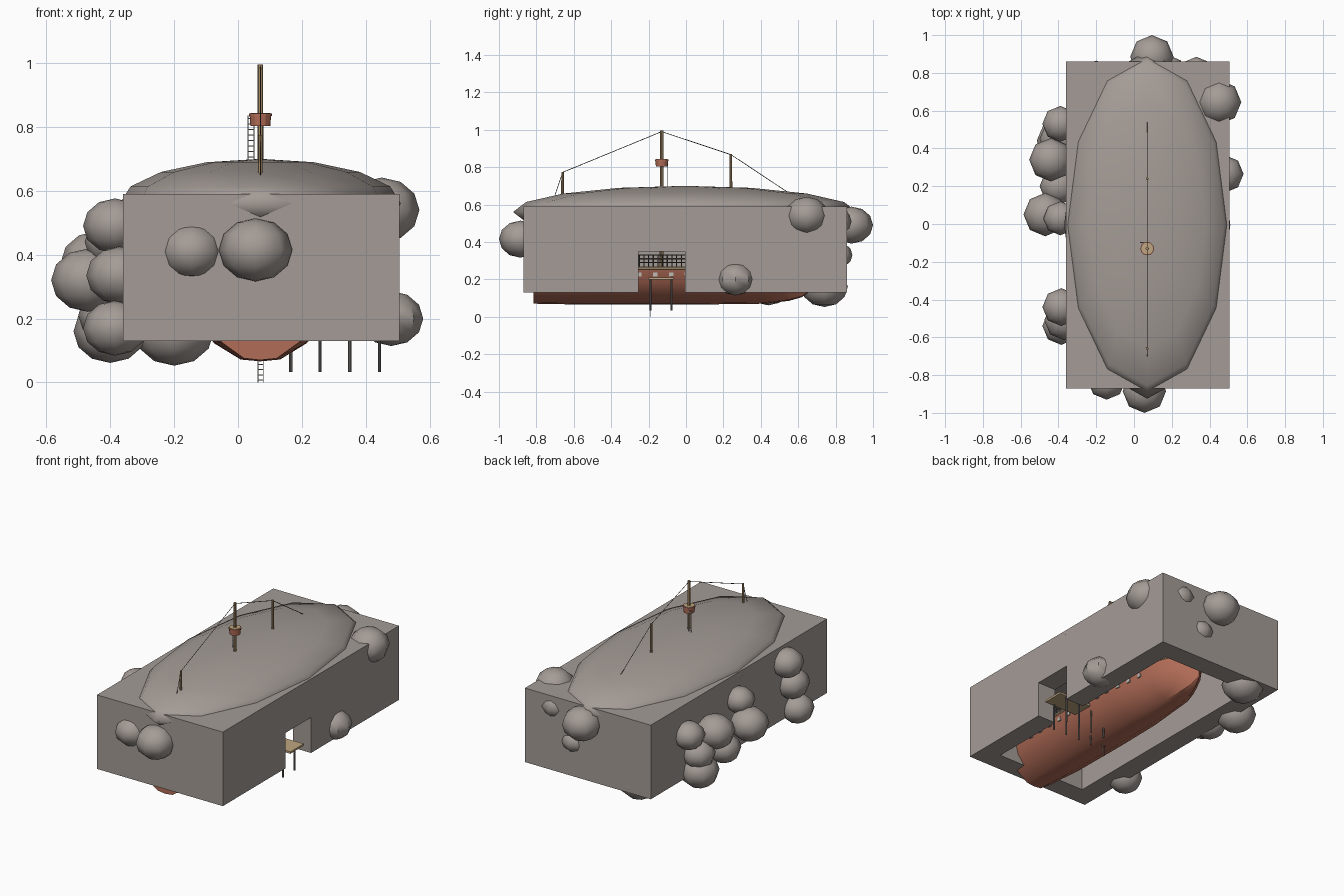
import bpy, bmesh, math
from mathutils import Vector

if "Cube" in bpy.data.objects:
    bpy.data.objects.remove(bpy.data.objects["Cube"])


def material(name, rgb):
    m = bpy.data.materials.new(name)
    m.diffuse_color = (*rgb, 1)
    m.use_nodes = True
    m.node_tree.nodes["Principled BSDF"].inputs["Base Color"].default_value = m.diffuse_color
    return m


STONE = material("cave stone", (0.37, 0.33, 0.305))
RED = material("red hull", (0.44, 0.15, 0.095))
WOOD = material("mast wood", (0.40, 0.27, 0.14))
PLANK = material("pale plank", (0.52, 0.38, 0.22))
DARK = material("dark rope", (0.10, 0.09, 0.08))
POST = material("grey post", (0.16, 0.15, 0.145))
PALE = material("pale grey", (0.52, 0.49, 0.46))


def finish(name, mat, angle=None):
    ob = bpy.context.object
    ob.name = name
    ob.data.materials.clear()
    ob.data.materials.append(mat)
    if angle:
        bpy.ops.object.shade_smooth_by_angle(angle=math.radians(angle))
    return ob


def box(name, lo, hi, mat):
    lo, hi = Vector(lo), Vector(hi)
    bpy.ops.mesh.primitive_cube_add(size=1, location=(lo + hi) / 2)
    bpy.context.object.scale = hi - lo
    bpy.ops.object.transform_apply(location=False, rotation=False)
    return finish(name, mat)


def ball(name, loc, scale, mat, seg=8, rings=6):
    bpy.ops.mesh.primitive_uv_sphere_add(segments=seg, ring_count=rings, location=loc)
    bpy.context.object.scale = scale
    bpy.ops.object.transform_apply(location=False, rotation=False)
    ob = finish(name, mat)
    bpy.ops.object.shade_smooth()
    return ob


def add_bar(bm, a, b, r1, r2=None, sides=6):
    a, b = Vector(a), Vector(b)
    d = b - a
    mat = d.to_track_quat('Z', 'Y').to_matrix().to_4x4()
    mat.translation = (a + b) / 2
    bmesh.ops.create_cone(bm, cap_ends=True, segments=sides, radius1=r1,
                          radius2=r1 if r2 is None else r2, depth=d.length, matrix=mat)


def bars(name, segments, mat, r, r2=None, sides=6):
    bm = bmesh.new()
    for a, b in segments:
        add_bar(bm, a, b, r, r2, sides)
    me = bpy.data.meshes.new(name)
    bm.to_mesh(me)
    bm.free()
    me.materials.append(mat)
    ob = bpy.data.objects.new(name, me)
    bpy.context.collection.objects.link(ob)
    return ob


def ladder(name, x0, x1, y, z0, z1, rungs, mat):
    segs = [((x, y, z0), (x, y, z1)) for x in (x0, x1)]
    for i in range(rungs):
        z = z0 + (z1 - z0) * (i + 0.5) / rungs
        segs.append(((x0, y, z), (x1, y, z)))
    bars(name, segs, mat, 0.0015, sides=4)


# Cave block, hollow and open below, with a doorway on the right
cave = box("cave_block", (-0.36, -0.87, 0.13), (0.505, 0.86, 0.59), STONE)
cutters = [box("cavity_cutter", (-0.235, -0.745, 0.0), (0.38, 0.735, 0.50), STONE),
           box("doorway_cutter", (0.30, -0.255, 0.0), (0.6, -0.005, 0.35), STONE)]
for c in cutters:
    c.hide_render = True
    mod = cave.modifiers.new("cut", 'BOOLEAN')
    mod.operation, mod.solver, mod.object = 'DIFFERENCE', 'EXACT', c
    bpy.context.view_layer.objects.active = cave
    bpy.ops.object.modifier_apply(modifier=mod.name)
for c in cutters:
    bpy.data.objects.remove(c)

# Domed roof
ball("cave_dome", (0.07, -0.005, 0.56), (0.44, 0.92, 0.14), STONE, 12, 8)

# Boulders: x, y, z, radius
boulders = [
    (-0.145, -0.83, 0.41, 0.10), (0.055, -0.885, 0.415, 0.115),
    (-0.385, -0.44, 0.49, 0.10), (-0.37, -0.51, 0.335, 0.105), (-0.385, -0.54, 0.17, 0.10),
    (-0.39, 0.03, 0.44, 0.09), (-0.47, 0.05, 0.32, 0.115), (-0.44, 0.34, 0.375, 0.115),
    (-0.40, 0.20, 0.21, 0.10), (-0.39, 0.53, 0.41, 0.095), (-0.40, 0.45, 0.27, 0.10),
    (-0.40, 0.44, 0.16, 0.115), (-0.20, 0.74, 0.16, 0.125),
    (0.095, 0.885, 0.49, 0.115), (0.19, 0.81, 0.33, 0.08), (0.33, 0.80, 0.51, 0.085),
    (0.45, 0.645, 0.54, 0.118), (0.48, 0.265, 0.20, 0.10),
]
for i, (x, y, z, r) in enumerate(boulders):
    ball(f"boulder_{i + 1}", (x, y, z), (r, r, r * 0.86), STONE)

# Ship hull lofted through cross-sections: y, beam factor, keel height
stations = [(-0.815, 0.86, 0.07), (-0.6, 1.0, 0.066), (-0.2, 1.03, 0.066), (0.1, 1.0, 0.066),
            (0.42, 0.85, 0.07), (0.55, 0.55, 0.085), (0.62, 0.28, 0.105), (0.67, 0.03, 0.14)]
profile = [(0.0, 0.0), (0.06, 0.03), (0.14, 0.29), (0.195, 0.62), (0.215, 1.0)]
outline = [(-w, h) for w, h in profile[:0:-1]] + profile
TOP, CX = 0.26, 0.07


def section(y, beam, keel):
    top = TOP + 0.06 * max(0, y - 0.1)
    return [(CX + w * beam, y, keel + h * (top - keel)) for w, h in outline]


bm = bmesh.new()
loops = [[bm.verts.new(p) for p in section(*s)] for s in stations]
for a, b in zip(loops, loops[1:]):
    for i in range(len(a) - 1):
        bm.faces.new((a[i], a[i + 1], b[i + 1], b[i]))
    deck = bm.faces.new((a[0], b[0], b[-1], a[-1]))
    deck.material_index = 1
bm.faces.new(loops[0])
bm.faces.new(loops[-1])
bmesh.ops.recalc_face_normals(bm, faces=bm.faces)
me = bpy.data.meshes.new("ship_hull")
bm.to_mesh(me)
bm.free()
me.materials.append(RED)
me.materials.append(PLANK)
hull = bpy.data.objects.new("ship_hull", me)
bpy.context.collection.objects.link(hull)
bpy.context.view_layer.objects.active = hull
hull.select_set(True)
bpy.ops.object.shade_smooth_by_angle(angle=math.radians(35))

# Gunwale trim and deck railing on both sides
trim, rails = [], []
for side in (0, -1):
    edge = [Vector(section(*s)[side]) for s in stations]
    for a, b in zip(edge, edge[1:]):
        trim.append((a, b))
        for h in (0.03, 0.05, 0.07):
            rails.append((a + Vector((0, 0, h)), b + Vector((0, 0, h))))
        n = max(1, round((b - a).length / 0.025))
        for k in range(n):
            p = a.lerp(b, k / n)
            rails.append((p, p + Vector((0, 0, 0.07))))
bars("gunwale_trim", trim, PLANK, 0.008)
bars("deck_railing", rails, DARK, 0.003, sides=4)

# Square gun ports along the hull sides
for side in (-1, 1):
    for i in range(12):
        y = -0.59 + i * 0.085
        beam = 1.03 if y < 0.1 else 1.0 - 0.15 * (y - 0.1) / 0.32
        x = CX + side * 0.204 * beam
        box(f"gun_port_{'right' if side > 0 else 'left'}_{i + 1}",
            (x - 0.004, y - 0.012, 0.215), (x + 0.004, y + 0.012, 0.238), PALE)

# Dock leading out of the doorway
box("dock_planks", (0.15, -0.20, 0.198), (0.50, -0.068, 0.21), PLANK)
bars("dock_posts", [((x, y, 0.033), (x, y, 0.20)) for x in (0.165, 0.257, 0.35, 0.443)
                    for y in (-0.19, -0.077)], POST, 0.005, sides=8)

# Masts standing on the deck
for name, y, top, r in (("main_mast", -0.13, 0.995, 0.010), ("fore_mast", 0.24, 0.87, 0.008),
                        ("rear_mast", -0.66, 0.775, 0.008)):
    bars(name, [((CX, y, 0.25), (CX, y, top))], WOOD, r * 1.1, r * 0.85, 8)

# Lookout basket with plank floor
bars("lookout_basket", [((CX, -0.13, 0.803), (CX, -0.13, 0.84))], RED, 0.031, 0.034, 12)
bars("lookout_rim", [((CX, -0.13, 0.834), (CX, -0.13, 0.842))], RED, 0.036, sides=12)
bars("lookout_floor", [((CX, -0.13, 0.838), (CX, -0.13, 0.844))], PLANK, 0.031, sides=12)

# Rigging line over the mast tops
line = [(-0.70, 0.65), (-0.66, 0.772), (-0.13, 0.99), (0.24, 0.867), (0.56, 0.655)]
pts = [(CX, y, z) for y, z in line]
bars("rigging", list(zip(pts, pts[1:])), DARK, 0.0018, sides=4)

# Rope ladders: up to the lookout and down below the hull
ladder("lookout_ladder", 0.032, 0.05, -0.098, 0.68, 0.835, 9, PALE)
ladder("boarding_ladder", 0.062, 0.079, -0.19, 0.0, 0.08, 5, PALE)
